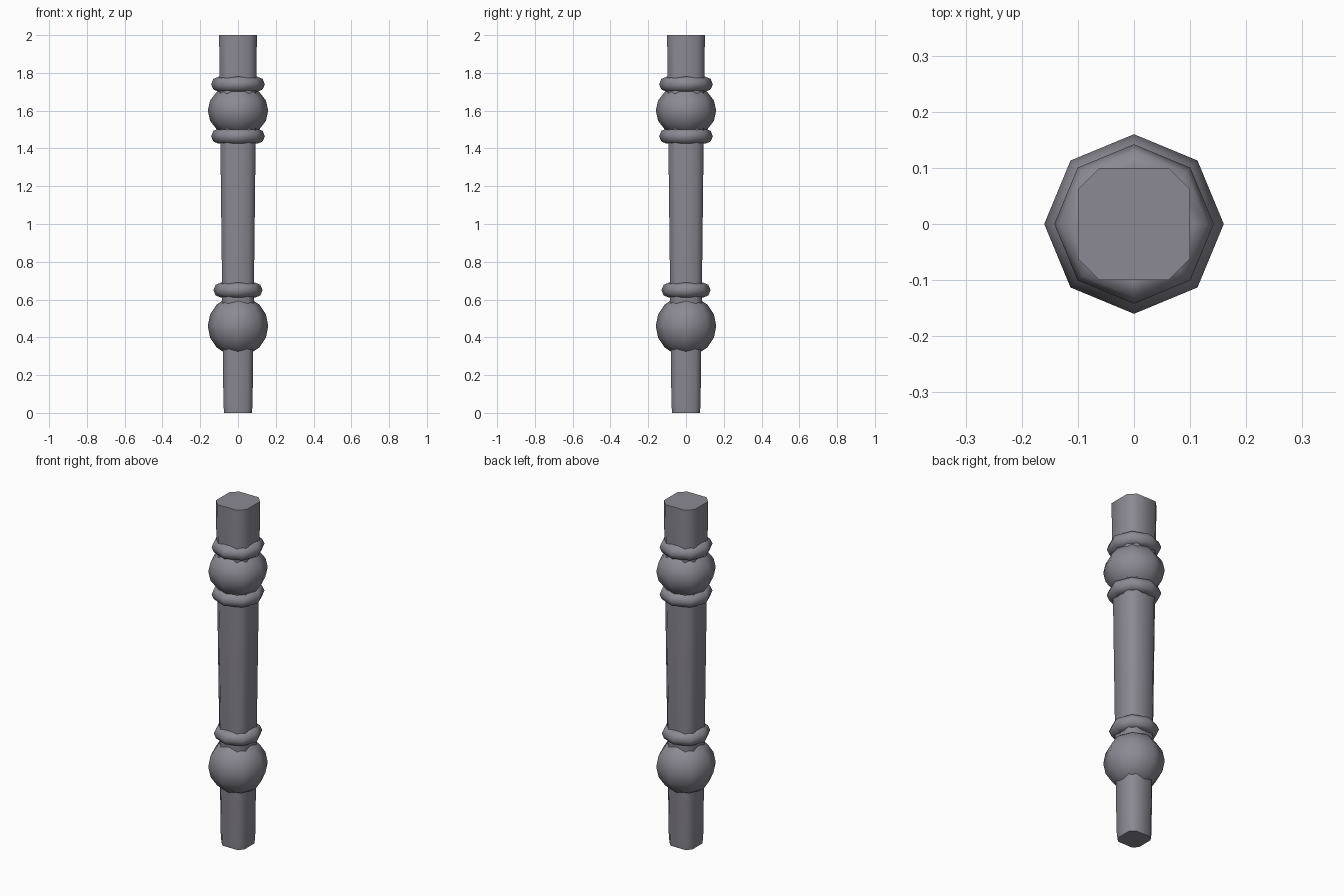
import bpy, bmesh, math

cube = bpy.data.objects.get("Cube")
if cube:
    bpy.data.objects.remove(cube, do_unlink=True)

mat = bpy.data.materials.new("dull_grey")
mat.use_nodes = True
GREY = (0.26, 0.25, 0.29, 1)
mat.diffuse_color = GREY
mat.node_tree.nodes["Principled BSDF"].inputs["Base Color"].default_value = GREY

SIDES = 8


def finish(name, bm):
    """Turn a bmesh into a smooth-shaded, coloured object."""
    bmesh.ops.remove_doubles(bm, verts=bm.verts, dist=0.0001)
    bmesh.ops.recalc_face_normals(bm, faces=bm.faces)
    mesh = bpy.data.meshes.new(name)
    bm.to_mesh(mesh)
    bm.free()
    mesh.materials.append(mat)
    obj = bpy.data.objects.new(name, mesh)
    bpy.context.collection.objects.link(obj)
    bpy.ops.object.select_all(action='DESELECT')
    obj.select_set(True)
    bpy.context.view_layer.objects.active = obj
    bpy.ops.object.shade_smooth_by_angle(angle=math.radians(60))
    return obj


def post(name, levels):
    """Loft a chamfered square through (height, half width, flat half width)."""
    bm = bmesh.new()
    loops = []
    for z, a, b in levels:
        quarter = [(a, -b), (a, b)]
        loop = []
        for k in range(4):
            c, s = round(math.cos(k * math.pi / 2)), round(math.sin(k * math.pi / 2))
            loop += [bm.verts.new((x * c - y * s, x * s + y * c, z)) for x, y in quarter]
        loops.append(loop)
    for low, high in zip(loops, loops[1:]):
        for i in range(SIDES):
            j = (i + 1) % SIDES
            bm.faces.new((low[i], low[j], high[j], high[i]))
    bm.faces.new(loops[0][::-1])
    bm.faces.new(loops[-1])
    finish(name, bm)


def ball(name, z, radius, height):
    bm = bmesh.new()
    bmesh.ops.create_uvsphere(bm, u_segments=SIDES, v_segments=8, radius=radius)
    bmesh.ops.scale(bm, vec=(1, 1, height / radius), verts=bm.verts)
    bmesh.ops.translate(bm, vec=(0, 0, z), verts=bm.verts)
    finish(name, bm)


def ring(name, z, major, minor):
    bm = bmesh.new()
    rows = []
    for i in range(SIDES):
        t = i * math.tau / SIDES
        row = []
        for j in range(SIDES):
            p = j * math.tau / SIDES
            r = major + minor * math.cos(p)
            row.append(bm.verts.new((r * math.cos(t), r * math.sin(t), z + minor * math.sin(p))))
        rows.append(row)
    for i in range(SIDES):
        a, b = rows[i], rows[(i + 1) % SIDES]
        for j in range(SIDES):
            k = (j + 1) % SIDES
            bm.faces.new((a[j], b[j], b[k], a[k]))
    finish(name, bm)


# Tapered shaft with a slightly eased foot
post("shaft", [(0, 0.073, 0.047), (0.04, 0.077, 0.049), (2, 0.1, 0.062)])

# Turned balls and collars
ball("lower_ball", 0.46, 0.16, 0.16)
ball("upper_ball", 1.6, 0.16, 0.14)
ring("lower_collar", 0.65, 0.09, 0.04)
ring("middle_collar", 1.465, 0.102, 0.04)
ring("upper_collar", 1.74, 0.102, 0.04)
